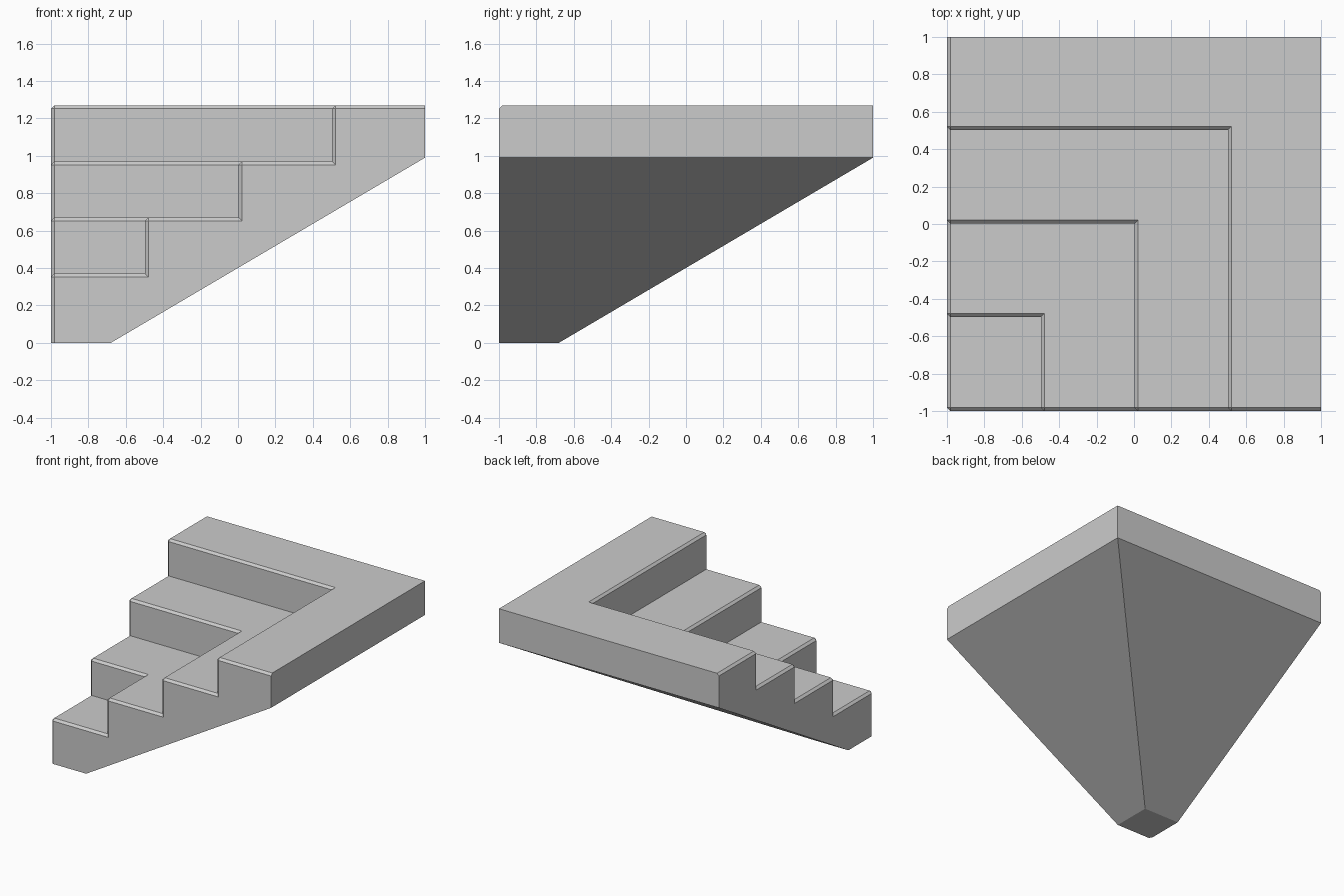
import bpy
import bmesh

cube = bpy.data.objects.get("Cube")
if cube:
    bpy.data.objects.remove(cube, do_unlink=True)

# Material
stone = bpy.data.materials.new("light_grey")
stone.use_nodes = True
grey = (0.6, 0.6, 0.6, 1)
stone.diffuse_color = grey
stone.node_tree.nodes["Principled BSDF"].inputs["Base Color"].default_value = grey

# Stair section: sloped underside, back wall, then treads and risers downwards
STEPS, RISE, RUN, TOP, CHAMFER = 4, 0.3, 0.5, 1.27, 0.018
section = [(-0.68, 0), (1, 0.99), (1, TOP)]
for i in range(STEPS - 1):
    edge = 0.503 - i * RUN
    section += [(edge, TOP - i * RISE), (edge, TOP - (i + 1) * RISE)]

bm = bmesh.new()

# Each section point becomes an L-shaped path turning on the diagonal
paths = [[bm.verts.new(p) for p in ((-1, t, z), (t, t, z), (t, -1, z))]
         for t, z in section]
for a, b in zip(paths, paths[1:]):
    for k in (0, 1):
        bm.faces.new((a[k], a[k + 1], b[k + 1], b[k]))

# Corner column closes the foot, the lowest tread and both stepped sides
foot = bm.verts.new((-1, -1, 0))
head = bm.verts.new((-1, -1, section[-1][1]))
bm.faces.new([foot] + paths[0])
bm.faces.new([head] + paths[-1])
for k in (0, 2):
    bm.faces.new([foot] + [p[k] for p in paths] + [head])

# Merge the flat L-shaped treads
bmesh.ops.recalc_face_normals(bm, faces=bm.faces)
bmesh.ops.dissolve_limit(bm, angle_limit=0.01, verts=bm.verts, edges=bm.edges)
bm.normal_update()


# Chamfer outer edges between treads, risers and the two stepped sides
def exposed(face):
    n = face.normal
    return n.z > 0.9 or n.x < -0.9 or n.y < -0.9


rims = [e for e in bm.edges
        if e.is_convex and all(exposed(f) for f in e.link_faces)]
bmesh.ops.bevel(bm, geom=rims, offset=CHAMFER, offset_type='OFFSET',
                segments=1, profile=0.5, affect='EDGES', clamp_overlap=False)
bmesh.ops.recalc_face_normals(bm, faces=bm.faces)

mesh = bpy.data.meshes.new("corner_stairs")
bm.to_mesh(mesh)
bm.free()
mesh.materials.append(stone)
stairs = bpy.data.objects.new("corner_stairs", mesh)
bpy.context.collection.objects.link(stairs)
